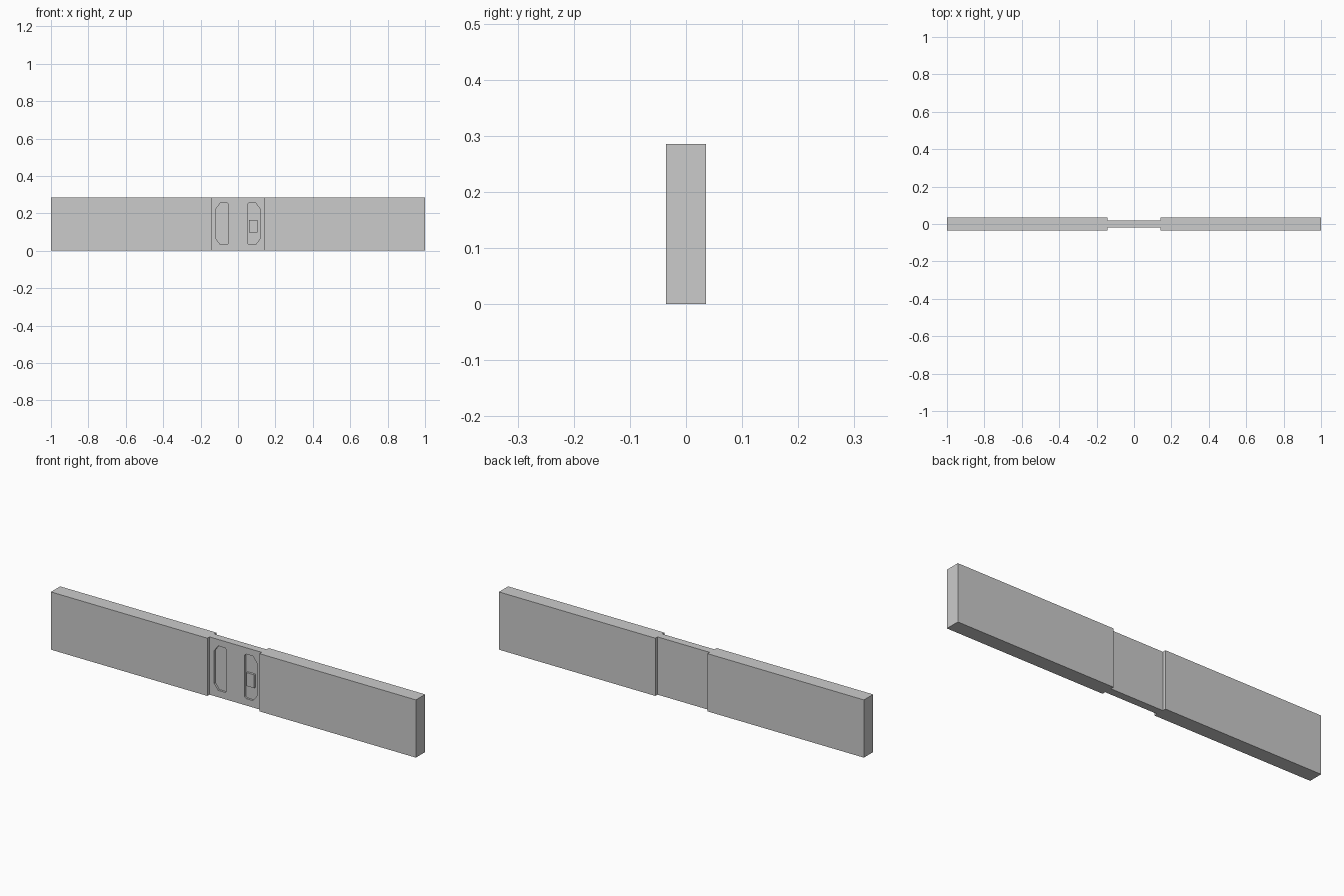
import bpy, bmesh

if "Cube" in bpy.data.objects:
    bpy.data.objects.remove(bpy.data.objects["Cube"])

grey = bpy.data.materials.new("plain grey")
grey.diffuse_color = (0.6, 0.6, 0.6, 1)
grey.use_nodes = True
grey.node_tree.nodes["Principled BSDF"].inputs["Base Color"].default_value = grey.diffuse_color

H = 0.286        # height
T = 0.036        # half thickness of the thick side walls
P = 0.019        # half thickness of the thin centre panel
W = 0.143        # half width of the centre panel
D = 0.010        # depth of the grip recesses


def prism(name, profile, y0, y1):
    """Extrude an x-z profile from y0 to y1."""
    bm = bmesh.new()
    face = bm.faces.new([bm.verts.new((x, y0, z)) for x, z in profile])
    ext = bmesh.ops.extrude_face_region(bm, geom=[face])
    moved = [v for v in ext["geom"] if isinstance(v, bmesh.types.BMVert)]
    bmesh.ops.translate(bm, verts=moved, vec=(0, y1 - y0, 0))
    bmesh.ops.recalc_face_normals(bm, faces=bm.faces[:])
    mesh = bpy.data.meshes.new(name)
    bm.to_mesh(mesh)
    bm.free()
    mesh.materials.append(grey)
    obj = bpy.data.objects.new(name, mesh)
    bpy.context.collection.objects.link(obj)
    return obj


def rect(x0, x1, z0, z1):
    return [(x0, z0), (x1, z0), (x1, z1), (x0, z1)]


# thick walls on both sides
prism("left_wall", rect(-1, -W, 0, H), -T, T)
prism("right_wall", rect(W, 1, 0, H), -T, T)

# thin centre panel
panel = prism("centre_panel", rect(-W, W, 0, H), -P, P)

# grip recesses in the front, mirrored, with the larger chamfers outside
a, b, z0, z1 = 0.05, 0.117, 0.034, 0.254
ci, co = 0.007, 0.022
grip = [(a, z0 + ci), (a + ci, z0), (b - co, z0), (b, z0 + co * 1.3),
        (b, z1 - co * 1.3), (b - co, z1), (a + ci, z1), (a, z1 - ci)]
for side, s in (("left", -1), ("right", 1)):
    cutter = prism(side + "_recess_cutter", [(s * x, z) for x, z in grip],
                   -P - 0.02, -P + D)
    cutter.hide_render = True
    cutter.hide_set(True)
    mod = panel.modifiers.new(side + "_recess", "BOOLEAN")
    mod.operation = "DIFFERENCE"
    mod.solver = "EXACT"
    mod.object = cutter

# small latch block standing in the right recess
prism("latch", rect(0.06, 0.103, 0.098, 0.164), -P - 0.001, -P + D + 0.003)
